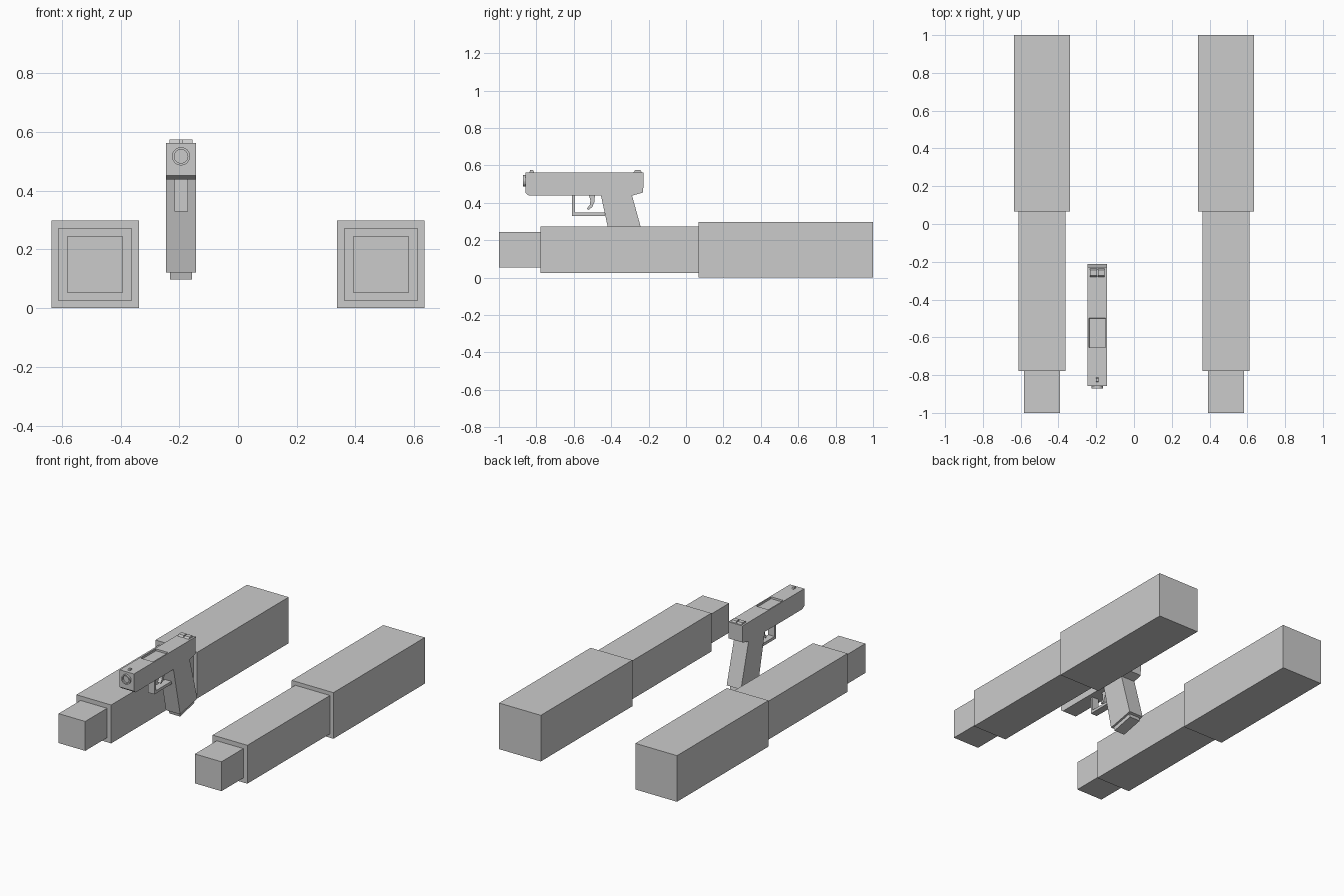
import bpy
import bmesh
import math
from mathutils import Matrix, Vector

cube = bpy.data.objects.get("Cube")
if cube:
    bpy.data.objects.remove(cube, do_unlink=True)

GREY = (0.6, 0.6, 0.6, 1)
grey = bpy.data.materials.new("plain grey")
grey.use_nodes = True
grey.diffuse_color = GREY
grey.node_tree.nodes["Principled BSDF"].inputs["Base Color"].default_value = GREY

GUN_X = -0.194


def finish(name, bm):
    bmesh.ops.recalc_face_normals(bm, faces=bm.faces)
    mesh = bpy.data.meshes.new(name)
    bm.to_mesh(mesh)
    bm.free()
    mesh.materials.append(grey)
    obj = bpy.data.objects.new(name, mesh)
    bpy.context.collection.objects.link(obj)
    return obj


def box(name, x, y0, y1, z, half):
    """Square bar running along y."""
    bm = bmesh.new()
    size = Matrix.Diagonal((2 * half, y1 - y0, 2 * half, 1))
    place = Matrix.Translation((x, (y0 + y1) / 2, z))
    bmesh.ops.create_cube(bm, size=1, matrix=place @ size)
    return finish(name, bm)


def side_profile(points, half, x=GUN_X):
    """Solid from a (y, z) outline, extruded across x."""
    bm = bmesh.new()
    face = bm.faces.new([bm.verts.new((x - half, y, z)) for y, z in points])
    new = bmesh.ops.extrude_face_region(bm, geom=[face])["geom"]
    verts = [v for v in new if isinstance(v, bmesh.types.BMVert)]
    bmesh.ops.translate(bm, verts=verts, vec=(2 * half, 0, 0))
    bmesh.ops.recalc_face_normals(bm, faces=bm.faces)
    return bm


# Arms: three stepped square bars on each side
for side, sx in (("left", 1), ("right", -1)):
    x = sx * 0.487
    box(side + "_sleeve", x, 0.066, 1.0, 0.149, 0.149)
    box(side + "_forearm", x, -0.777, 0.066, 0.149, 0.124)
    box(side + "_hand", x, -1.0, -0.777, 0.149, 0.095)

# Slide with a sunken ejection port on top
slide = side_profile([(-0.858, 0.563), (-0.858, 0.452), (-0.84, 0.438),
                      (-0.289, 0.438), (-0.229, 0.455), (-0.227, 0.563)], 0.051)
for y in (-0.662, -0.491):
    bmesh.ops.bisect_plane(slide, geom=slide.verts[:] + slide.edges[:] + slide.faces[:],
                           plane_co=Vector((0, y, 0)), plane_no=Vector((0, 1, 0)))
slide.normal_update()
port = [f for f in slide.faces if f.normal.z > 0.9
        and -0.66 < f.calc_center_median().y < -0.5]
bmesh.ops.inset_region(slide, faces=port, thickness=0.011, depth=0)
bmesh.ops.inset_region(slide, faces=port, thickness=0.0005, depth=-0.012)
finish("slide", slide)

# Grip and magazine base, both slanted
finish("grip", side_profile([(-0.455, 0.44), (-0.386, 0.122), (-0.211, 0.158),
                             (-0.289, 0.44)], 0.051))
finish("magazine_base", side_profile([(-0.376, 0.13), (-0.369, 0.098), (-0.223, 0.13),
                                      (-0.23, 0.16)], 0.038))

# Trigger guard and curved trigger
finish("trigger_guard", side_profile([(-0.609, 0.438), (-0.609, 0.329), (-0.432, 0.329),
                                      (-0.436, 0.347), (-0.594, 0.347),
                                      (-0.594, 0.438)], 0.023))
finish("trigger", side_profile([(-0.519, 0.44), (-0.511, 0.413), (-0.514, 0.39),
                                (-0.53, 0.368), (-0.522, 0.362), (-0.502, 0.376),
                                (-0.49, 0.403), (-0.487, 0.44)], 0.012))

# Sights: one blade in front, two blocks at the rear
finish("front_sight", side_profile([(-0.837, 0.562), (-0.834, 0.574), (-0.818, 0.574),
                                    (-0.812, 0.562)], 0.006))
for side, dx in (("left", 0.021), ("right", -0.021)):
    finish("rear_sight_" + side,
           side_profile([(-0.282, 0.562), (-0.272, 0.574), (-0.243, 0.574),
                         (-0.236, 0.562)], 0.018, GUN_X + dx))

# Hollow muzzle: ring profile spun around the barrel axis
bm = bmesh.new()
axis = Vector((GUN_X, 0, 0.517))
ring = [(0, -0.859), (0.023, -0.859), (0.023, -0.871), (0.031, -0.871), (0.031, -0.85)]
verts = [bm.verts.new(axis + Vector((r, y, 0))) for r, y in ring]
edges = [bm.edges.new(pair) for pair in zip(verts, verts[1:])]
bmesh.ops.spin(bm, geom=verts + edges, cent=axis, axis=(0, 1, 0),
               angle=math.tau, steps=24, use_duplicate=False)
bmesh.ops.remove_doubles(bm, verts=bm.verts, dist=0.0001)
finish("muzzle", bm)
